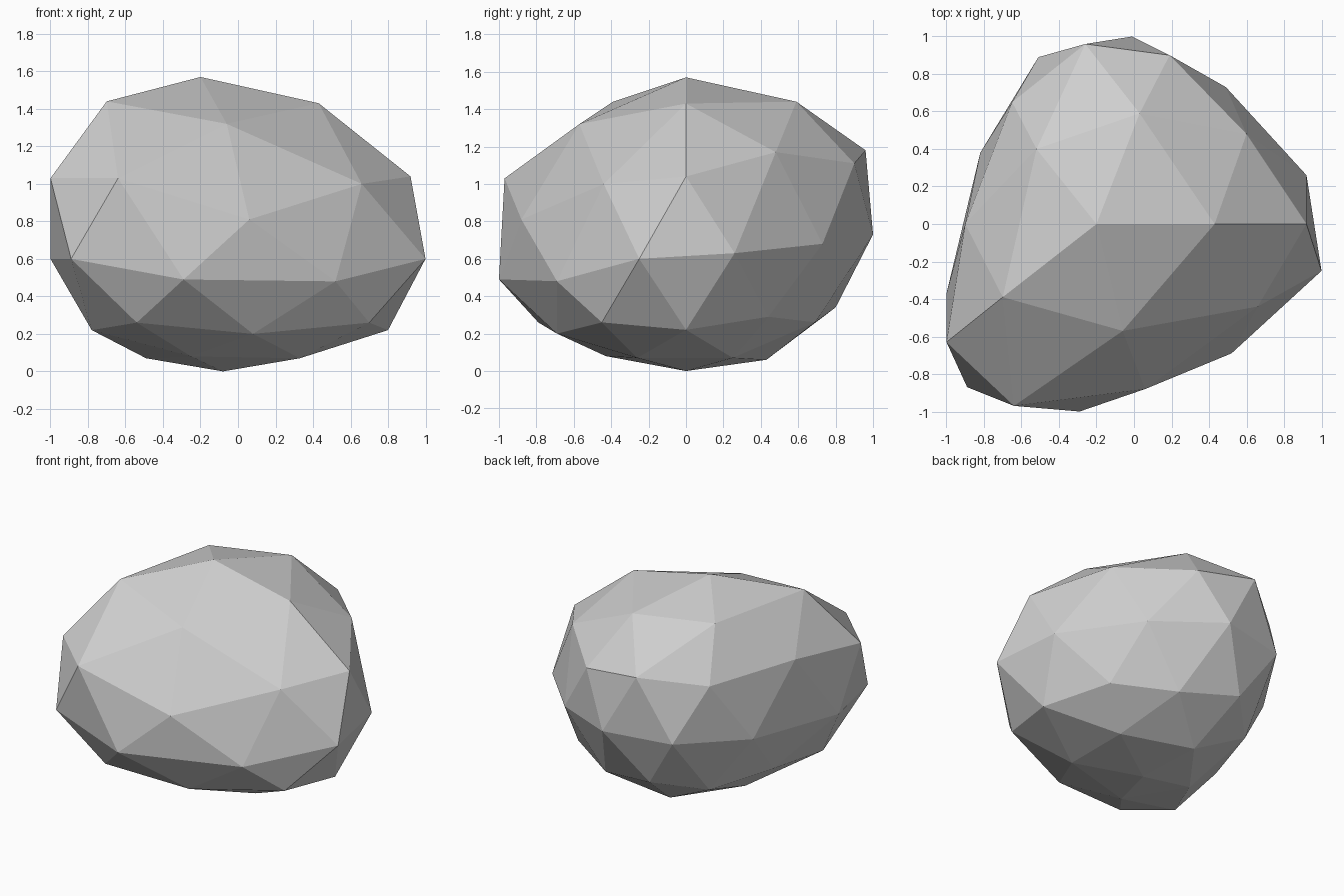
import bpy
import bmesh
import math

# Remove the default object
default_cube = bpy.data.objects.get("Cube")
if default_cube:
    bpy.data.objects.remove(default_cube, do_unlink=True)


def flat_material(name, colour):
    material = bpy.data.materials.new(name)
    material.use_nodes = True
    material.diffuse_color = colour
    shader = material.node_tree.nodes["Principled BSDF"]
    shader.inputs["Base Color"].default_value = colour
    shader.inputs["Roughness"].default_value = 0.9
    return material


def ring_order(vert):
    """Sort from the crown down, then anticlockwise from +x in each ring."""
    angle = math.atan2(vert.co.y, vert.co.x)
    return -round(vert.co.z, 1), (angle + 0.01) % math.tau


# Boulder cross-sections, from the crown down to the base
crown = [(-.2, 0, 1.57)]
top_slope = [(.43, 0, 1.43), (.03, .59, 1.44), (-.52, .4, 1.44),
             (-.7, -.39, 1.44), (-.06, -.57, 1.32)]
shoulder = [(.6, .48, 1.17), (-.26, .96, 1.18), (-.9, 0, 1.12),
            (-.64, -.97, 1.03), (.66, -.44, 1)]
upper_side = [(.92, 0, 1.04), (.19, .9, 1.11), (-.65, .65, 1.1),
              (-1, -.63, 1.03), (.06, -.88, .81)]
waist = [(.92, .26, .63), (.49, .73, .68), (-.01, 1, .73), (-.51, .89, .72),
         (-.82, .38, .65), (-1, -.37, .6), (-.89, -.87, .6), (-.29, -1, .49),
         (.52, -.69, .48), (1, -.25, .6)]
lower_side = [(.58, .44, .29), (-.26, .8, .34), (-.72, 0, .26),
              (-.54, -.79, .26), (.7, -.45, .26)]
undercut = [(.8, 0, .22), (.18, .69, .26), (-.55, .51, .25),
            (-.78, -.5, .22), (.08, -.69, .2)]
foot = [(.33, .25, .07), (-.17, .43, .06), (-.49, 0, .07),
        (-.25, -.43, .08), (.33, -.26, .07)]
base = [(-.08, 0, 0)]
sections = (crown + top_slope + shoulder + upper_side + waist
            + lower_side + undercut + foot + base)

# Boulder: a low-poly ball fitted to the sections
bm = bmesh.new()
bmesh.ops.create_icosphere(bm, subdivisions=2, radius=1)
for vert, point in zip(sorted(bm.verts, key=ring_order), sections):
    vert.co = point
bmesh.ops.recalc_face_normals(bm, faces=bm.faces)
for face in bm.faces:
    face.smooth = False

mesh = bpy.data.meshes.new("boulder")
bm.to_mesh(mesh)
bm.free()
mesh.materials.append(flat_material("light grey stone", (.62, .62, .62, 1)))
boulder = bpy.data.objects.new("boulder", mesh)
bpy.context.collection.objects.link(boulder)
